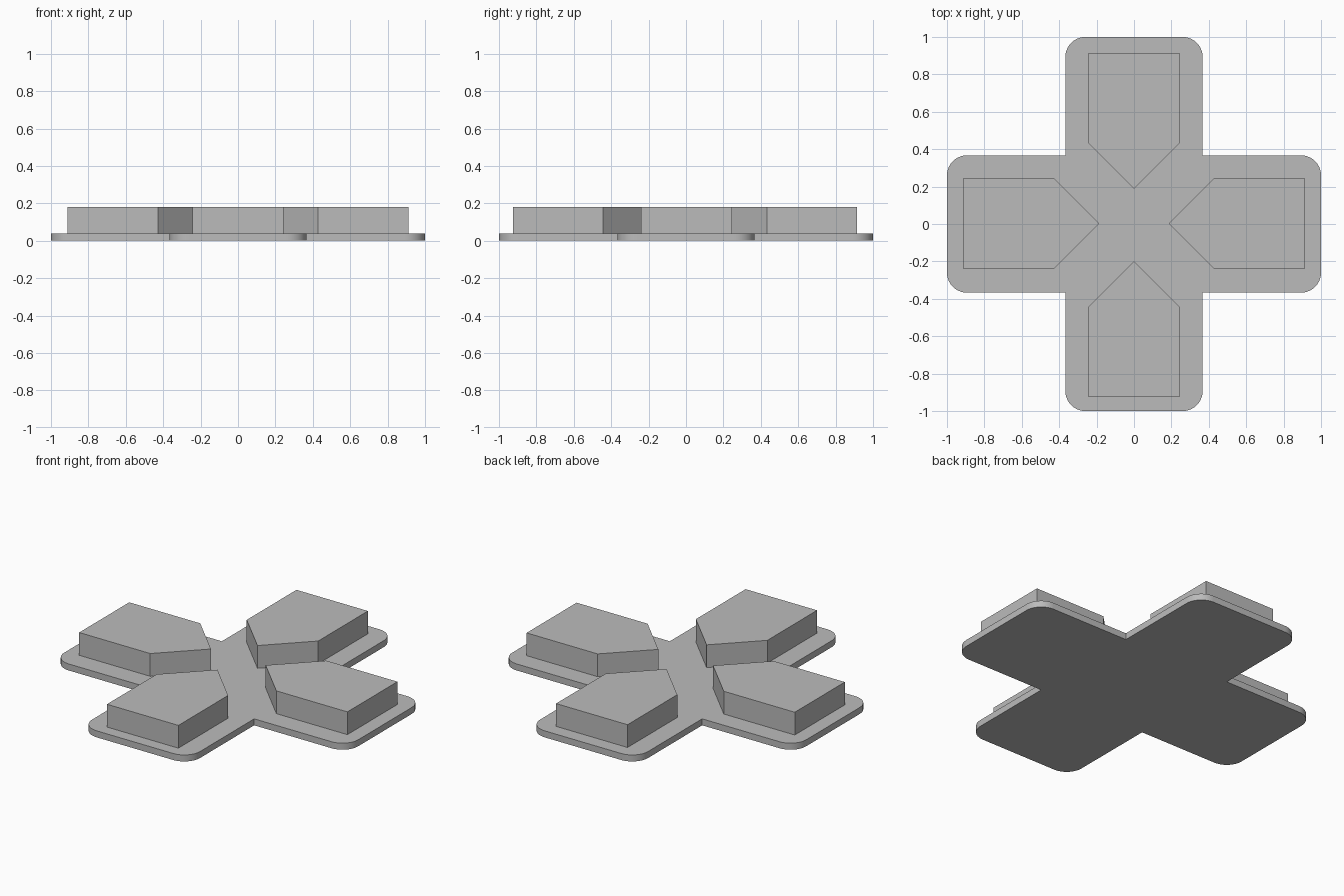
import bpy, bmesh
from math import sin, cos, pi
from mathutils import Matrix, Vector

cube = bpy.data.objects.get("Cube")
if cube:
    bpy.data.objects.remove(cube, do_unlink=True)

grey = bpy.data.materials.new("plain grey")
grey.use_nodes = True
colour = (0.5, 0.5, 0.5, 1)
grey.diffuse_color = colour
grey.node_tree.nodes["Principled BSDF"].inputs["Base Color"].default_value = colour


def prism(name, outline, bottom, top):
    """Extrude a closed counter-clockwise outline between two heights."""
    bm = bmesh.new()
    face = bm.faces.new([bm.verts.new((p.x, p.y, bottom)) for p in outline])
    result = bmesh.ops.extrude_face_region(bm, geom=[face], use_keep_orig=True)
    verts = [v for v in result["geom"] if isinstance(v, bmesh.types.BMVert)]
    bmesh.ops.translate(bm, verts=verts, vec=(0, 0, top - bottom))
    bmesh.ops.recalc_face_normals(bm, faces=bm.faces)
    mesh = bpy.data.meshes.new(name)
    bm.to_mesh(mesh)
    bm.free()
    mesh.materials.append(grey)
    obj = bpy.data.objects.new(name, mesh)
    bpy.context.collection.objects.link(obj)
    return obj


def turned(points, quarter):
    rotation = Matrix.Rotation(quarter * pi / 2, 2)
    return [rotation @ Vector(p) for p in points]


# Cross-shaped base plate with rounded arm ends
HALF, RADIUS, STEPS = 0.367, 0.107, 10


def rounded_corner(cx, cy, start):
    angles = [start + pi / 2 * i / STEPS for i in range(STEPS + 1)]
    return [(cx + RADIUS * cos(a), cy + RADIUS * sin(a)) for a in angles]


arm = (rounded_corner(1 - RADIUS, RADIUS - HALF, -pi / 2)
       + rounded_corner(1 - RADIUS, HALF - RADIUS, 0) + [(HALF, HALF)])
outline = [p for quarter in range(4) for p in turned(arm, quarter)]
plate = prism("base_plate", outline, 0, 0.04)
bpy.ops.object.select_all(action="DESELECT")
plate.select_set(True)
bpy.context.view_layer.objects.active = plate
bpy.ops.object.shade_smooth_by_angle()

# Four pointed pads, tips towards the centre
pad = [(0.186, 0), (0.429, -0.243), (0.912, -0.243), (0.912, 0.243), (0.429, 0.243)]
nudges = {"left": (0, 0.003), "back": (0, 0.003),
          "right": (0, 0.003), "front": (0, -0.014)}
for quarter, (side, nudge) in enumerate(nudges.items()):
    points = [p + Vector(nudge) for p in turned(pad, quarter)]
    prism(side + "_pad", points, 0.04, 0.18)
